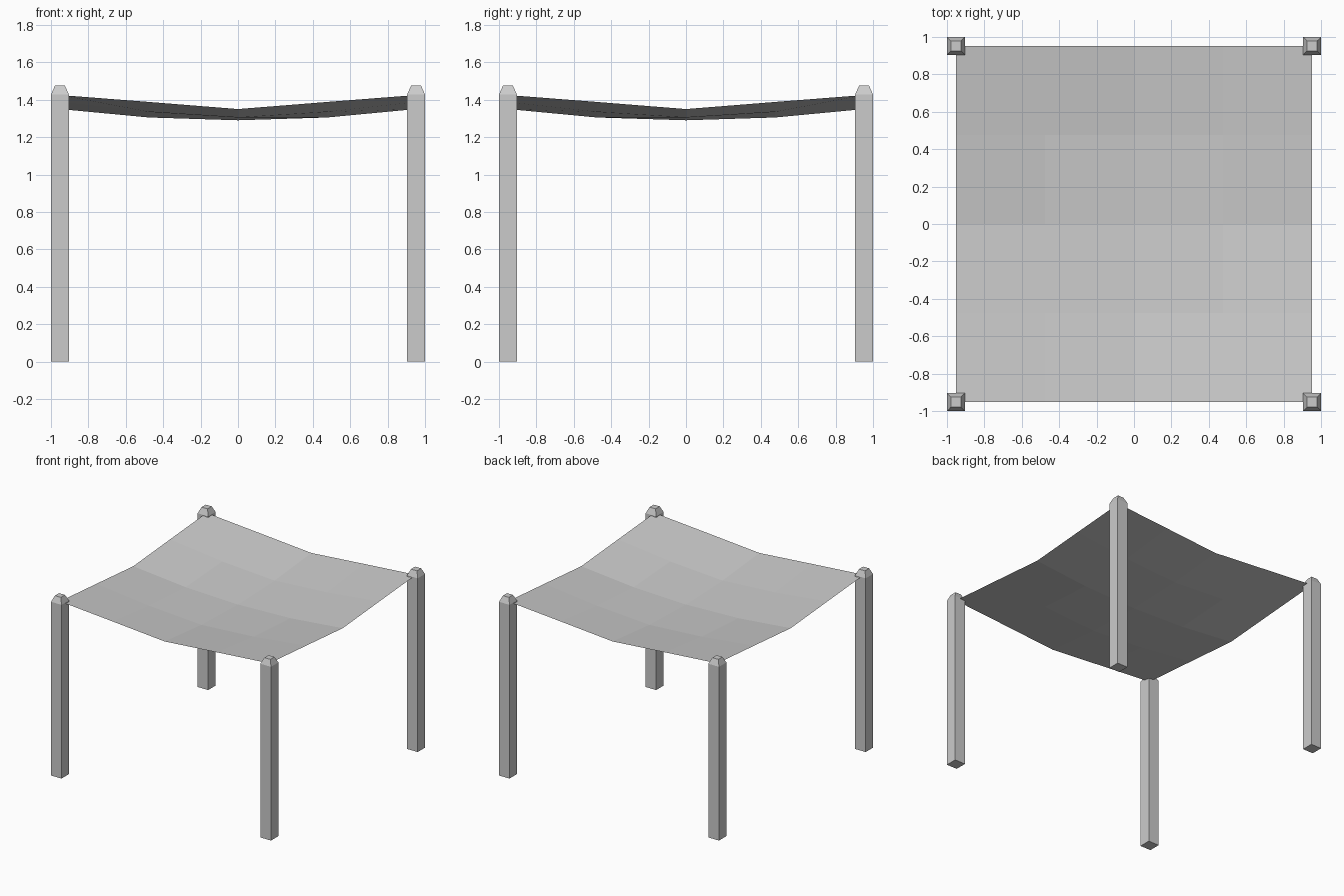
import bpy
import bmesh

cube = bpy.data.objects.get("Cube")
if cube:
    bpy.data.objects.remove(cube, do_unlink=True)

# Shared grey material
grey = bpy.data.materials.new("plain grey")
grey.use_nodes = True
colour = (0.6, 0.6, 0.6, 1)
grey.diffuse_color = colour
grey.node_tree.nodes["Principled BSDF"].inputs["Base Color"].default_value = colour

REACH = 0.952       # post centres and canopy corners
POST_HALF = 0.048
CAP_HALF = 0.027
SHOULDER = 1.427
TIP = 1.475


def add_object(name, bm):
    mesh = bpy.data.meshes.new(name)
    bm.to_mesh(mesh)
    bm.free()
    mesh.materials.append(grey)
    obj = bpy.data.objects.new(name, mesh)
    bpy.context.collection.objects.link(obj)
    return obj


def add_post(name, x, y):
    """Square post with a chamfered top."""
    bm = bmesh.new()
    bmesh.ops.create_cube(bm, size=1)
    for v in bm.verts:
        v.co.x = x + v.co.x * 2 * POST_HALF
        v.co.y = y + v.co.y * 2 * POST_HALF
        v.co.z = SHOULDER if v.co.z > 0 else 0
    top = max(bm.faces, key=lambda f: f.calc_center_median().z)
    cap = bmesh.ops.extrude_face_region(bm, geom=[top])["geom"]
    bmesh.ops.delete(bm, geom=[top], context='FACES_ONLY')
    shrink = CAP_HALF / POST_HALF
    for v in cap:
        if isinstance(v, bmesh.types.BMVert):
            v.co = (x + (v.co.x - x) * shrink, y + (v.co.y - y) * shrink, TIP)
    bmesh.ops.recalc_face_normals(bm, faces=bm.faces)
    return add_object(name, bm)


for end, sy in (("front", -1), ("back", 1)):
    for side, sx in (("right", -1), ("left", 1)):
        add_post(f"{end}_{side}_post", sx * REACH, sy * REACH)

# Sagging cloth: heights by grid steps from the middle, (smaller, larger)
SAG = {(0, 0): 1.29, (0, 1): 1.305, (1, 1): 1.335,
       (0, 2): 1.35, (1, 2): 1.388, (2, 2): 1.425}
bm = bmesh.new()
bmesh.ops.create_grid(bm, x_segments=4, y_segments=4, size=REACH)
for v in bm.verts:
    steps = sorted(round(abs(c) / REACH * 2) for c in v.co.xy)
    v.co.z = SAG[tuple(steps)]
add_object("canopy_cloth", bm)
